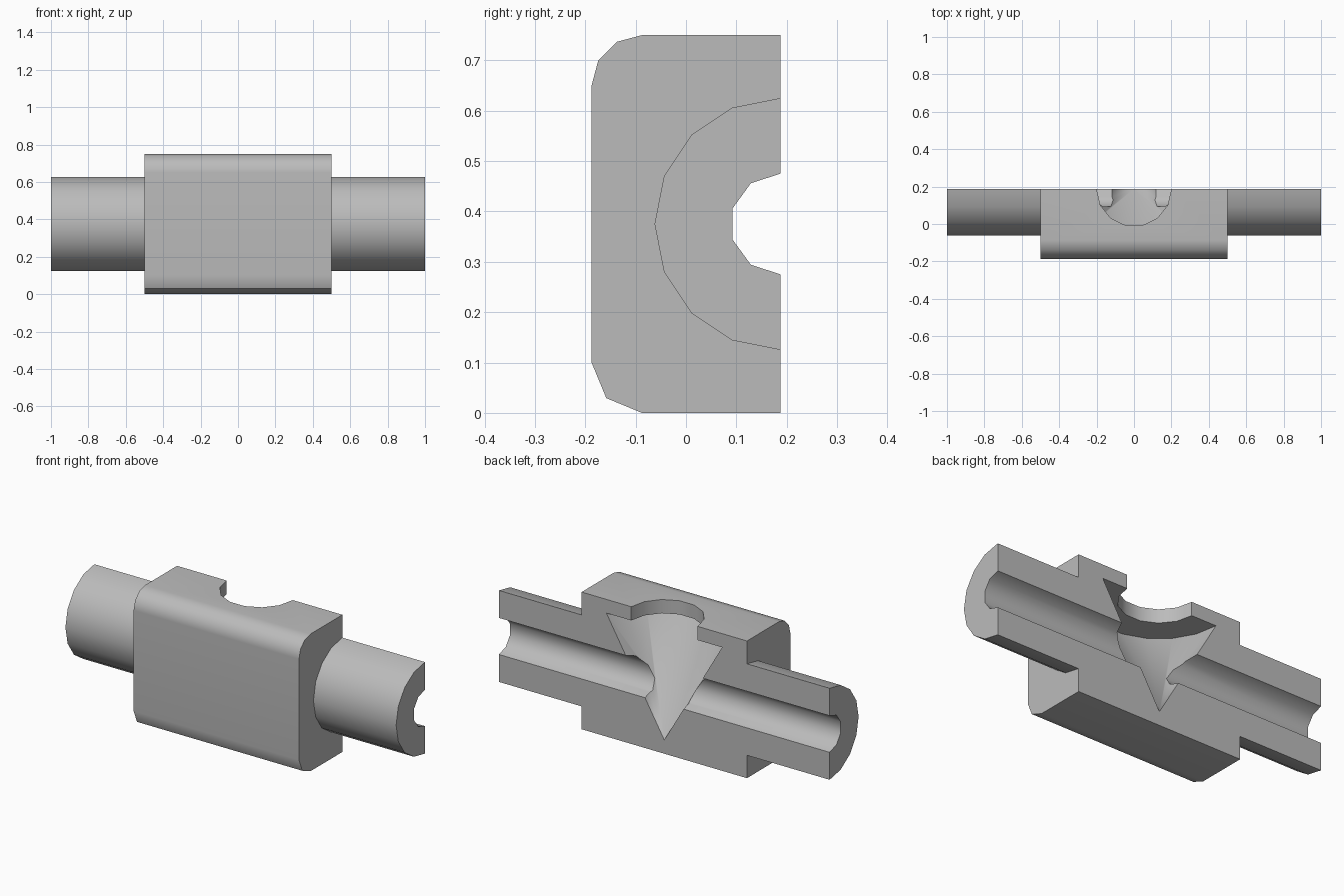
import bpy
import bmesh
from math import pi, sin, cos, radians
from mathutils import Matrix

CUT_Y = 0.1875      # section plane, which also holds both bore axes
AXIS_Z = 0.375      # height of the pipe axis

cube = bpy.data.objects.get("Cube")
if cube:
    bpy.data.objects.remove(cube, do_unlink=True)

steel = bpy.data.materials.new("plain grey")
steel.use_nodes = True
GREY = (0.5, 0.5, 0.5, 1)
steel.diffuse_color = GREY
steel.node_tree.nodes["Principled BSDF"].inputs["Base Color"].default_value = GREY


def add_object(name, bm, helper=True):
    bmesh.ops.recalc_face_normals(bm, faces=bm.faces)
    mesh = bpy.data.meshes.new(name)
    bm.to_mesh(mesh)
    bm.free()
    mesh.materials.append(steel)
    obj = bpy.data.objects.new(name, mesh)
    bpy.context.collection.objects.link(obj)
    obj.hide_render = helper
    return obj


def prism(name, outline, start, direction, helper=True):
    """Extrude a closed outline of 3D points."""
    bm = bmesh.new()
    face = bm.faces.new([bm.verts.new(p) for p in outline])
    grown = bmesh.ops.extrude_face_region(bm, geom=[face])
    verts = [v for v in grown["geom"] if isinstance(v, bmesh.types.BMVert)]
    bmesh.ops.translate(bm, verts=verts, vec=direction)
    bmesh.ops.translate(bm, verts=bm.verts, vec=start)
    return add_object(name, bm, helper)


def round_x(name, radius, sides, half_length):
    """Cylinder along x with corners on the section plane."""
    ring = [(0, radius * sin(2 * pi * i / sides), radius * cos(2 * pi * i / sides))
            for i in range(sides)]
    return prism(name, ring, (-half_length, CUT_Y, AXIS_Z), (2 * half_length, 0, 0))


def round_z(name, bottom_radius, top_radius, sides, low, high):
    """Upright cylinder or cone centred on the section plane."""
    bm = bmesh.new()
    bmesh.ops.create_cone(bm, cap_ends=True, segments=sides, radius1=bottom_radius,
                          radius2=top_radius, depth=high - low,
                          matrix=Matrix.Translation((0, CUT_Y, (low + high) / 2))
                          @ Matrix.Rotation(pi / 2, 4, 'Z'))
    return add_object(name, bm)


def corner(z, start, step, count):
    """Rounded front corner in the y-z plane."""
    angles = [radians(start + step * i) for i in range(count)]
    return [(0, -0.0875 - 0.1 * cos(a), z + 0.1 * sin(a)) for a in angles]


# Block with two rounded front edges, left oversize at the back
outline = corner(0.1, -90, 45, 3) + corner(0.65, 0, 30, 4)
outline += [(0, 0.6, 0.75), (0, 0.6, 0)]
body = prism("valve_body", outline, (-0.5, 0, 0), (1, 0, 0), helper=False)

# Pipe stubs, through bore, conical seat, top opening and section cut
pipe = round_x("pipe_stubs", 0.25, 16, 1)
bore = round_x("bore_cutter", 0.1, 10, 1.1)
seat = round_z("cone_cutter", 0, 0.35, 18, 0.075, 0.675)
mouth = round_z("mouth_cutter", 0.2, 0.2, 14, 0.62, 0.9)
section = prism("section_cutter",
                [(-2, 0, -1), (2, 0, -1), (2, 0, 2), (-2, 0, 2)],
                (0, CUT_Y, 0), (0, 2, 0))

tools = [(pipe, 'UNION'), (bore, 'DIFFERENCE'), (seat, 'DIFFERENCE'),
         (mouth, 'DIFFERENCE'), (section, 'DIFFERENCE')]
for tool, operation in tools:
    mod = body.modifiers.new(tool.name, 'BOOLEAN')
    mod.operation = operation
    mod.solver = 'EXACT'
    mod.object = tool

# Bake the booleans and drop the helpers
graph = bpy.context.evaluated_depsgraph_get()
body.data = bpy.data.meshes.new_from_object(body.evaluated_get(graph))
body.modifiers.clear()
for tool, operation in tools:
    bpy.data.objects.remove(tool, do_unlink=True)

# Smooth the curved walls and keep the flats flat
bpy.ops.object.select_all(action='DESELECT')
body.select_set(True)
bpy.context.view_layer.objects.active = body
bpy.ops.object.shade_smooth_by_angle(angle=radians(40))
normals = body.modifiers.new("flat_faces", 'WEIGHTED_NORMAL')
normals.keep_sharp = True
